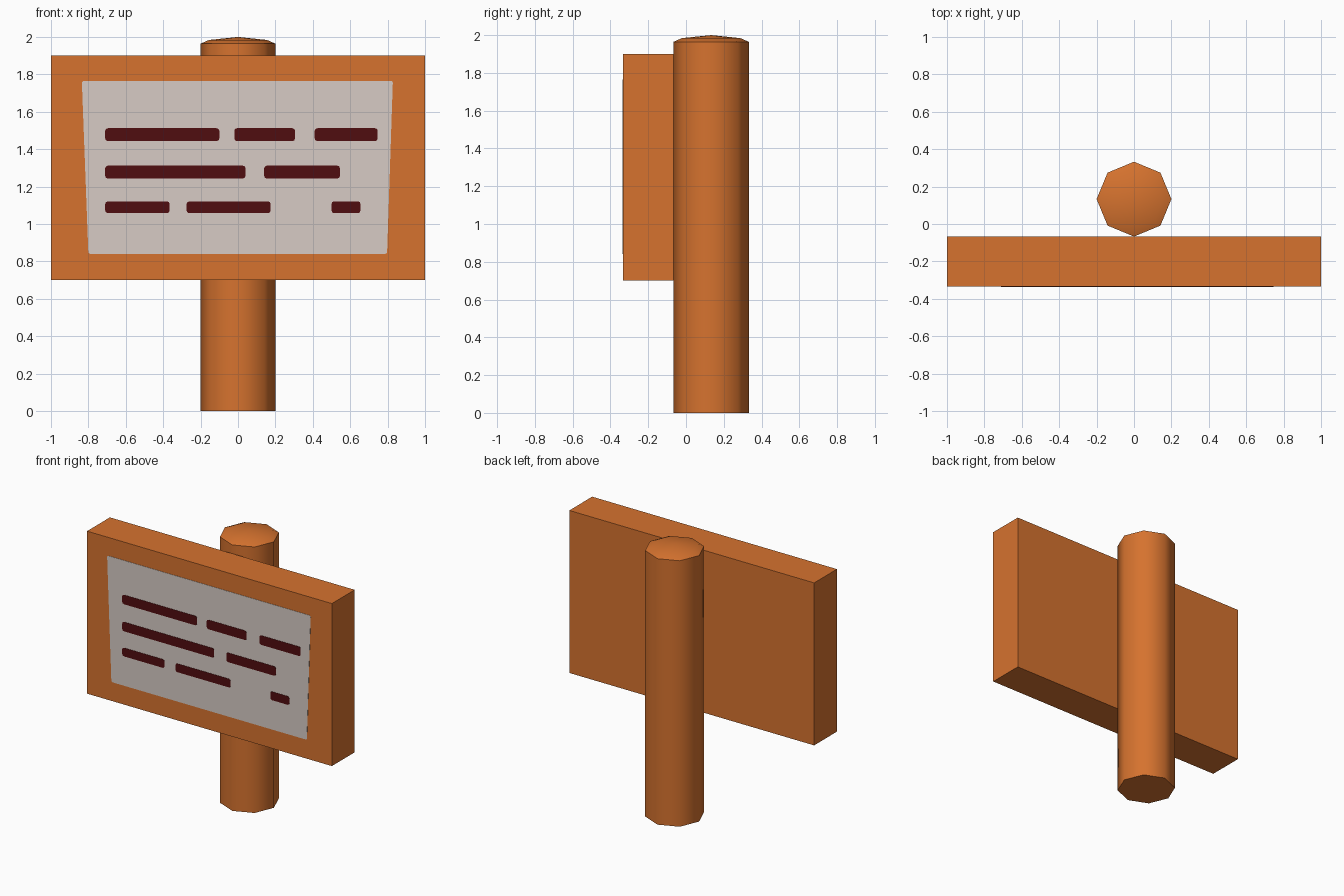
import bpy, bmesh, math

if "Cube" in bpy.data.objects:
    bpy.data.objects.remove(bpy.data.objects["Cube"])


def material(name, rgb):
    m = bpy.data.materials.new(name)
    m.diffuse_color = (*rgb, 1)
    m.use_nodes = True
    m.node_tree.nodes["Principled BSDF"].inputs["Base Color"].default_value = m.diffuse_color
    return m


wood = material("warm wood", (0.67, 0.17, 0.028))
paper = material("pale grey", (0.68, 0.60, 0.555))
ink = material("dark maroon", (0.08, 0.004, 0.005))


def add_object(name, bm, mat):
    bmesh.ops.recalc_face_normals(bm, faces=bm.faces)
    me = bpy.data.meshes.new(name)
    bm.to_mesh(me)
    bm.free()
    me.materials.append(mat)
    ob = bpy.data.objects.new(name, me)
    bpy.context.collection.objects.link(ob)
    return ob


def slab(name, outline, y_front, y_back, mat, chamfer=0):
    """Extrude an xz outline in y, optionally clipping its corners."""
    bm = bmesh.new()
    face = bm.faces.new([bm.verts.new((x, y_front, z)) for x, z in outline])
    if chamfer:
        bmesh.ops.bevel(bm, geom=bm.verts[:], offset=chamfer, segments=2,
                        profile=0.5, affect='VERTICES')
    ext = bmesh.ops.extrude_face_region(bm, geom=bm.faces[:])
    for v in ext["geom"]:
        if isinstance(v, bmesh.types.BMVert):
            v.co.y = y_back
    return add_object(name, bm, mat)


def rect(x0, x1, z0, z1):
    return [(x0, z0), (x1, z0), (x1, z1), (x0, z1)]


FRONT, JOIN = -0.333, -0.067

# Board
slab("board", rect(-1, 1, 0.70, 1.90), FRONT, JOIN, wood)

# Pale notice sheet, slightly wider at the top
slab("notice_sheet", [(-0.80, 0.84), (0.797, 0.84), (0.828, 1.765), (-0.835, 1.765)],
     FRONT - 0.002, FRONT + 0.001, paper, 0.01)

# Painted bars in three rows
rows = [
    (1.443, 1.512, [(-0.71, -0.10), (-0.02, 0.305), (0.41, 0.747)]),
    (1.243, 1.312, [(-0.71, 0.04), (0.14, 0.545)]),
    (1.058, 1.121, [(-0.71, -0.365), (-0.275, 0.175), (0.50, 0.655)]),
]
for r, (z0, z1, spans) in enumerate(rows):
    for i, (x0, x1) in enumerate(spans):
        slab(f"painted_bar_{r + 1}_{i + 1}", rect(x0, x1, z0, z1),
             FRONT - 0.004, FRONT - 0.001, ink, 0.014)

# Eight-sided post with a shallow domed top
bm = bmesh.new()
rings = []
for radius, z in [(0.2, 0), (0.2, 1.964), (0.155, 1.984)]:
    rings.append([bm.verts.new((radius * math.cos(k * math.pi / 4),
                                0.133 + radius * math.sin(k * math.pi / 4), z))
                  for k in range(8)])
apex = bm.verts.new((0, 0.133, 2.0))
bm.faces.new(rings[0])
for k in range(8):
    n = (k + 1) % 8
    for low, high in zip(rings, rings[1:]):
        bm.faces.new((low[k], low[n], high[n], high[k]))
    bm.faces.new((rings[-1][k], rings[-1][n], apex))
post = add_object("post", bm, wood)
post.data.shade_smooth()
post.data.set_sharp_from_angle(angle=math.radians(50))
